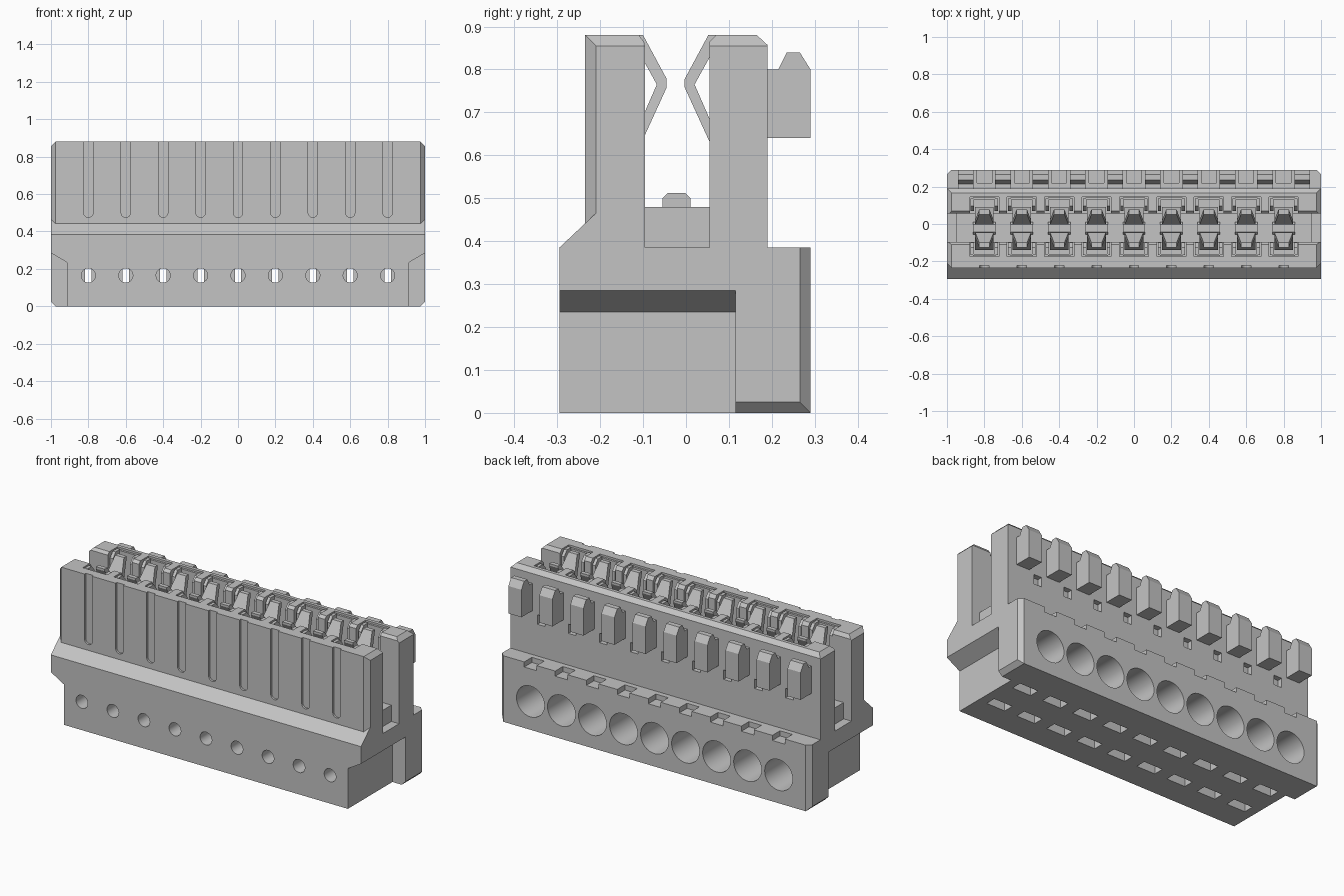
import bpy, bmesh, math
from mathutils import Vector

if "Cube" in bpy.data.objects:
    bpy.data.objects.remove(bpy.data.objects["Cube"])

POLES = [0.2 * i - 0.8 for i in range(9)]

grey = bpy.data.materials.new("light grey plastic")
grey.use_nodes = True
grey.diffuse_color = (0.55, 0.55, 0.55, 1)
grey.node_tree.nodes["Principled BSDF"].inputs["Base Color"].default_value = (0.55, 0.55, 0.55, 1)


def prism(bm, pts, lo, hi, axis="x", taper=None, cx=0):
    """Extrude a profile along x (y,z points) or y (x,z points)."""
    def ring(v):
        if axis == "y":
            return [bm.verts.new((a + cx, v, b)) for a, b in pts]
        return [bm.verts.new((cx + v * (taper(b) if taper else 1), a, b)) for a, b in pts]
    first, last = ring(lo), ring(hi)
    n = len(pts)
    faces = [bm.faces.new(first), bm.faces.new(last[::-1])]
    for i in range(n):
        j = (i + 1) % n
        faces.append(bm.faces.new((first[i], last[i], last[j], first[j])))
    bmesh.ops.recalc_face_normals(bm, faces=faces)


def box(bm, x0, x1, y0, y1, z0, z1):
    prism(bm, [(y0, z0), (y1, z0), (y1, z1), (y0, z1)], x0, x1)


def chamfer(bm, point, normal):
    """Slice a corner off at both ends."""
    for s in (1, -1):
        bmesh.ops.bisect_plane(bm, geom=bm.verts[:] + bm.edges[:] + bm.faces[:],
                               plane_co=Vector((point[0] * s, point[1], point[2])),
                               plane_no=Vector((normal[0] * s, normal[1], normal[2])),
                               clear_outer=True)
        bmesh.ops.holes_fill(bm, edges=[e for e in bm.edges if e.is_boundary])
    bmesh.ops.recalc_face_normals(bm, faces=bm.faces[:])


def finish(name, bm):
    mesh = bpy.data.meshes.new(name)
    bm.to_mesh(mesh)
    bm.free()
    mesh.materials.append(grey)
    obj = bpy.data.objects.new(name, mesh)
    bpy.context.collection.objects.link(obj)
    return obj


def combine(target, tool, operation):
    mod = target.modifiers.new("combine", "BOOLEAN")
    mod.operation, mod.object, mod.solver = operation, tool, "EXACT"
    bpy.context.view_layer.objects.active = target
    bpy.ops.object.modifier_apply(modifier=mod.name)
    bpy.data.objects.remove(tool)


def circle(r, z, n=32):
    return [(r * math.cos(math.tau * i / n), z + r * math.sin(math.tau * i / n)) for i in range(n)]


# Lower housing with undercut ends
bm = bmesh.new()
half = [(0.915, 0), (0.915, 0.235), (1, 0.285), (1, 0.385)]
prism(bm, half + [(-x, z) for x, z in half[::-1]], -0.295, 0.13, "y")
housing = finish("housing", bm)

# Rear housing, chamfered along the bottom and back of each end
bm = bmesh.new()
box(bm, -1, 1, 0.115, 0.29, 0, 0.385)
chamfer(bm, (0.975, 0.2, 0), (1, 0, -1))
chamfer(bm, (0.975, 0.29, 0.2), (1, 1, 0))
combine(housing, finish("rear_housing", bm), "UNION")

# Sloping shoulder
bm = bmesh.new()
prism(bm, [(-0.295, 0.385), (-0.21, 0.465), (-0.1, 0.465), (-0.1, 0.3), (-0.295, 0.3)], -1, 1)
combine(housing, finish("shoulder", bm), "UNION")

# Front wall
bm = bmesh.new()
prism(bm, [(-0.235, 0.35), (-0.235, 0.88), (-0.11, 0.88), (-0.095, 0.86), (-0.095, 0.35)], -1, 1)
chamfer(bm, (0.975, -0.235, 0.6), (1, -1, 0))
chamfer(bm, (0.975, 0, 0.88), (1, 0, 1))
combine(housing, finish("front_wall", bm), "UNION")

# Back wall
bm = bmesh.new()
prism(bm, [(0.055, 0.35), (0.055, 0.865), (0.07, 0.88), (0.165, 0.88), (0.19, 0.857), (0.19, 0.35)], -1, 1)
chamfer(bm, (0.975, 0, 0.88), (1, 0, 1))
combine(housing, finish("back_wall", bm), "UNION")

# Raised floor between the walls
bm = bmesh.new()
box(bm, -0.95, 0.95, -0.11, 0.07, 0.35, 0.48)
combine(housing, finish("floor_block", bm), "UNION")

# Wire bores in the back
bm = bmesh.new()
for x in POLES:
    prism(bm, circle(0.09, 0.165), -0.03, 0.35, "y", cx=x)
combine(housing, finish("bore_cutter", bm), "DIFFERENCE")

# Front test holes, wall grooves, contact cells, windows, notches and underside slots
groove = [(0.025, 0.95), (-0.025, 0.95)]
groove += [(-0.025 * math.cos(math.pi * i / 8), 0.5 - 0.025 * math.sin(math.pi * i / 8)) for i in range(9)]
bm = bmesh.new()
for x in POLES:
    prism(bm, circle(0.038, 0.165, 24), -0.35, -0.2, "y", cx=x)
    prism(bm, groove, -0.26, -0.223, "y", cx=x)
    box(bm, x - 0.078, x + 0.078, -0.175, -0.08, 0.5, 0.95)
    box(bm, x - 0.078, x + 0.078, 0.04, 0.145, 0.5, 0.95)
    box(bm, x - 0.025, x + 0.025, 0.16, 0.25, 0.57, 0.625)
    box(bm, x - 0.04, x + 0.04, 0.22, 0.35, 0.355, 0.45)
    for y in (-0.115, 0.09):
        box(bm, x - 0.06, x + 0.06, y - 0.03, y + 0.03, -0.05, 0.05)
combine(housing, finish("detail_cutter", bm), "DIFFERENCE")

# Narrow passage joining front holes to bores
bm = bmesh.new()
for x in POLES:
    box(bm, x - 0.017, x + 0.017, -0.21, 0, 0.128, 0.202)
combine(housing, finish("passage_cutter", bm), "DIFFERENCE")

# Coding tabs along the back wall
bm = bmesh.new()
tab = [(0.185, 0.64), (0.29, 0.64), (0.29, 0.8), (0.265, 0.84), (0.235, 0.84), (0.215, 0.8), (0.185, 0.8)]
for i in range(10):
    prism(bm, tab, -0.042, 0.042, cx=0.2 * i - 0.9)
tabs = finish("coding_tabs", bm)

# Bent spring fingers, narrowing to the tip
finger = [(-0.125, 0.88), (-0.1, 0.88), (-0.045, 0.778), (-0.045, 0.758), (-0.14, 0.55),
          (-0.14, 0.6), (-0.068, 0.765), (-0.125, 0.868)]
bm = bmesh.new()
for x in POLES:
    for pts in (finger, [(-0.048 - y, z) for y, z in finger]):
        prism(bm, pts, -1, 1, taper=lambda z: 0.028 if z > 0.8 else 0.05, cx=x)
springs = finish("spring_fingers", bm)

# Contact cages lining the cells
bm = bmesh.new()
cage = [(-0.165, 0.49), (-0.1, 0.49), (-0.1, 0.845), (-0.125, 0.875), (-0.165, 0.875)]
for x in POLES:
    for pts in (cage, [(-0.03 - y, z) for y, z in cage]):
        for s in (-1, 1):
            prism(bm, pts, -0.009, 0.009, cx=x + 0.064 * s)
    box(bm, x - 0.06, x + 0.06, -0.172, -0.16, 0.49, 0.87)
    box(bm, x - 0.06, x + 0.06, 0.13, 0.142, 0.49, 0.87)
cages = finish("contact_cages", bm)

# Rounded bumps on the floor
bm = bmesh.new()
bump = [(-0.055, 0.47), (0.01, 0.47), (0.01, 0.5), (-0.002, 0.512), (-0.043, 0.512), (-0.055, 0.5)]
for x in POLES:
    prism(bm, bump, -0.06, 0.06, cx=x)
bumps = finish("floor_bumps", bm)

# Smooth the round bores, keep edges crisp
bpy.ops.object.select_all(action="DESELECT")
housing.select_set(True)
bpy.context.view_layer.objects.active = housing
bpy.ops.object.shade_smooth_by_angle(angle=math.radians(30))
